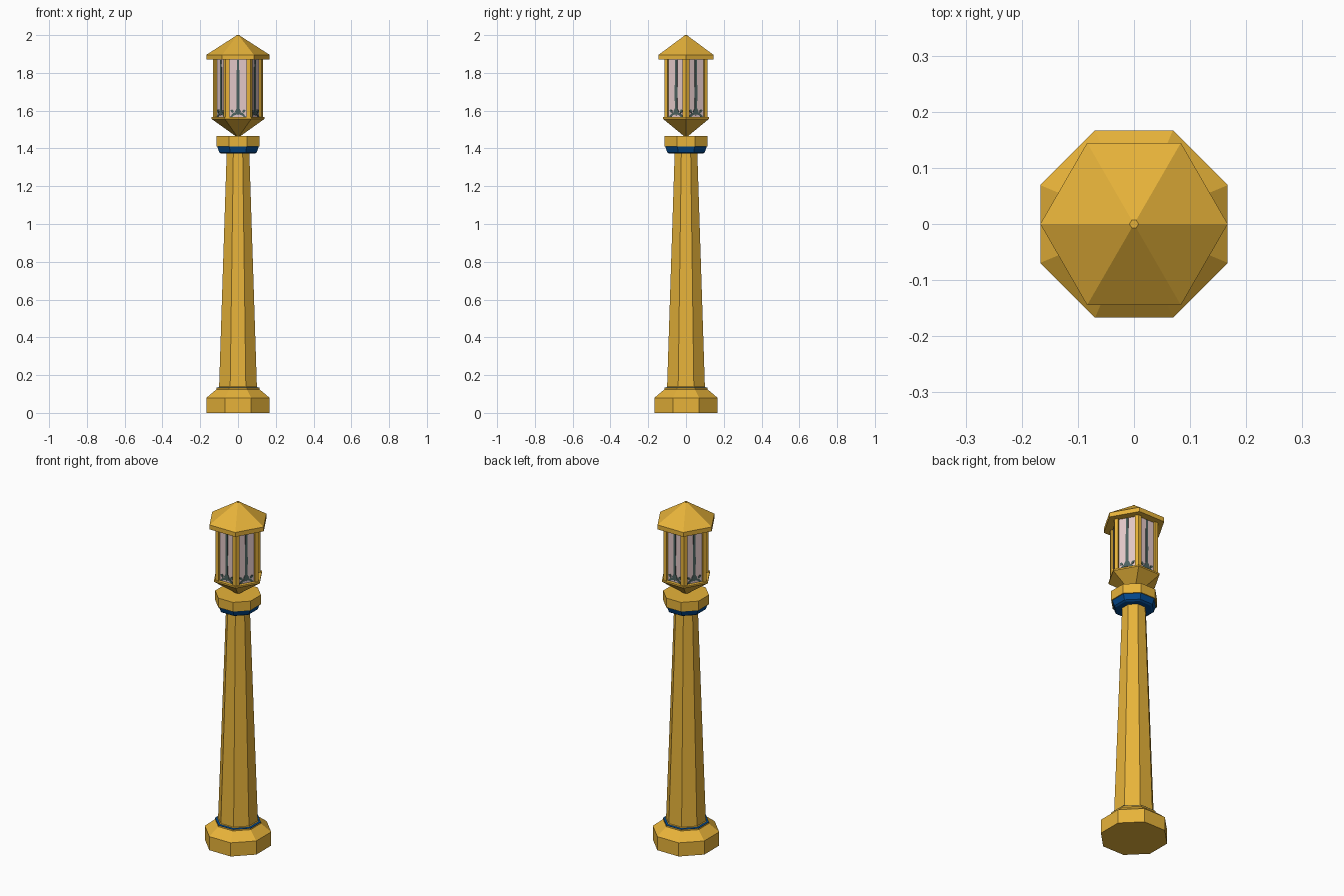
import bpy, bmesh, math
from mathutils import Matrix, Vector

if "Cube" in bpy.data.objects:
    bpy.data.objects.remove(bpy.data.objects["Cube"])


def mat(name, rgb):
    m = bpy.data.materials.new(name)
    m.diffuse_color = (*rgb, 1)
    m.use_nodes = True
    m.node_tree.nodes["Principled BSDF"].inputs["Base Color"].default_value = m.diffuse_color
    return m


GOLD = mat("warm gold", (0.80, 0.45, 0.042))
BLUE = mat("deep blue", (0.001, 0.067, 0.27))
GLASS = mat("pale glass", (0.76, 0.57, 0.57))
METAL = mat("dark grey green", (0.075, 0.125, 0.115))


def finish(name, bm, material):
    bmesh.ops.recalc_face_normals(bm, faces=bm.faces)
    me = bpy.data.meshes.new(name)
    bm.to_mesh(me)
    bm.free()
    me.materials.append(material)
    ob = bpy.data.objects.new(name, me)
    bpy.context.collection.objects.link(ob)
    return ob


def lathe(name, sides, profile, material, start=0.0, apothem=False):
    """Stack of regular polygon rings (radius, z), capped at both ends."""
    k = 1 / math.cos(math.pi / sides) if apothem else 1
    bm = bmesh.new()
    rings = []
    for r, z in profile:
        rings.append([bm.verts.new((r * k * math.cos(start + i * math.tau / sides),
                                    r * k * math.sin(start + i * math.tau / sides), z))
                      for i in range(sides)])
    for a, b in zip(rings, rings[1:]):
        for i in range(sides):
            j = (i + 1) % sides
            bm.faces.new((a[i], a[j], b[j], b[i]))
    bm.faces.new(rings[0])
    bm.faces.new(rings[-1])
    return finish(name, bm, material)


def octa(name, profile, material):
    return lathe(name, 8, profile, material, math.pi / 8, True)


def plates(name, outlines, near, far, material):
    """Extrude flat (x, z) outlines between two depths, on all six lantern sides."""
    bm = bmesh.new()
    for side in range(6):
        rot = Matrix.Rotation(side * math.pi / 3, 3, 'Z')
        for pts in outlines:
            # the outermost points follow the mitre of the hexagon corner
            a = [bm.verts.new(rot @ Vector((x, -far, z))) for x, z in pts]
            b = [bm.verts.new(rot @ Vector((x * near / far if abs(x) > 0.06 else x, -near, z)))
                 for x, z in pts]
            bm.faces.new(a)
            bm.faces.new(b)
            n = len(pts)
            for i in range(n):
                bm.faces.new((a[i], a[(i + 1) % n], b[(i + 1) % n], b[i]))
    return finish(name, bm, material)


def mirror(pts):
    return [(-x, z) for x, z in pts]


# Octagonal pedestal and column
octa("base", [(0.167, 0), (0.167, 0.08), (0.115, 0.124), (0.115, 0.131)], GOLD)
octa("base_ring", [(0.115, 0.131), (0.115, 0.133), (0.105, 0.135)], BLUE)
octa("column", [(0.106, 0.132), (0.1, 0.139), (0.06, 1.375)], GOLD)
octa("collar", [(0.09, 1.373), (0.099, 1.379), (0.11, 1.411)], BLUE)
octa("capital", [(0.115, 1.41), (0.115, 1.465)], GOLD)

# Hexagonal lantern: bowl, glass body, roof
lathe("lantern_bowl", 6, [(0.008, 1.462), (0.141, 1.557), (0.141, 1.566)], GOLD)
lathe("lantern_glass", 6, [(0.119, 1.56), (0.119, 1.875)], GLASS)
lathe("roof", 6, [(0.167, 1.87), (0.167, 1.896), (0.008, 1.998), (0.008, 2.0)], GOLD)

# Corner posts, mitred at each hexagon corner
post = [(0.046, 1.562), (0.0662, 1.562), (0.0662, 1.873), (0.046, 1.873)]
plates("corner_posts", [post, mirror(post)], 0.1, 0.1147, GOLD)

# Slim ornament on every pane: rod with knot and splayed scroll feet
rod = [(-0.007, 1.585), (0.007, 1.585), (0.008, 1.7), (0.006, 1.868),
       (-0.006, 1.868), (-0.008, 1.7)]
knot = [(0, 1.575), (0.017, 1.595), (0, 1.625), (-0.017, 1.595)]
foot = [(0.004, 1.594), (0.024, 1.588), (0.044, 1.567), (0.03, 1.567), (0.018, 1.577), (0.002, 1.58)]
curl = [(0.026, 1.588), (0.036, 1.592), (0.04, 1.604), (0.03, 1.606), (0.022, 1.598)]
plates("pane_ornaments", [rod, knot, foot, mirror(foot), curl, mirror(curl)], 0.102, 0.106, METAL)
